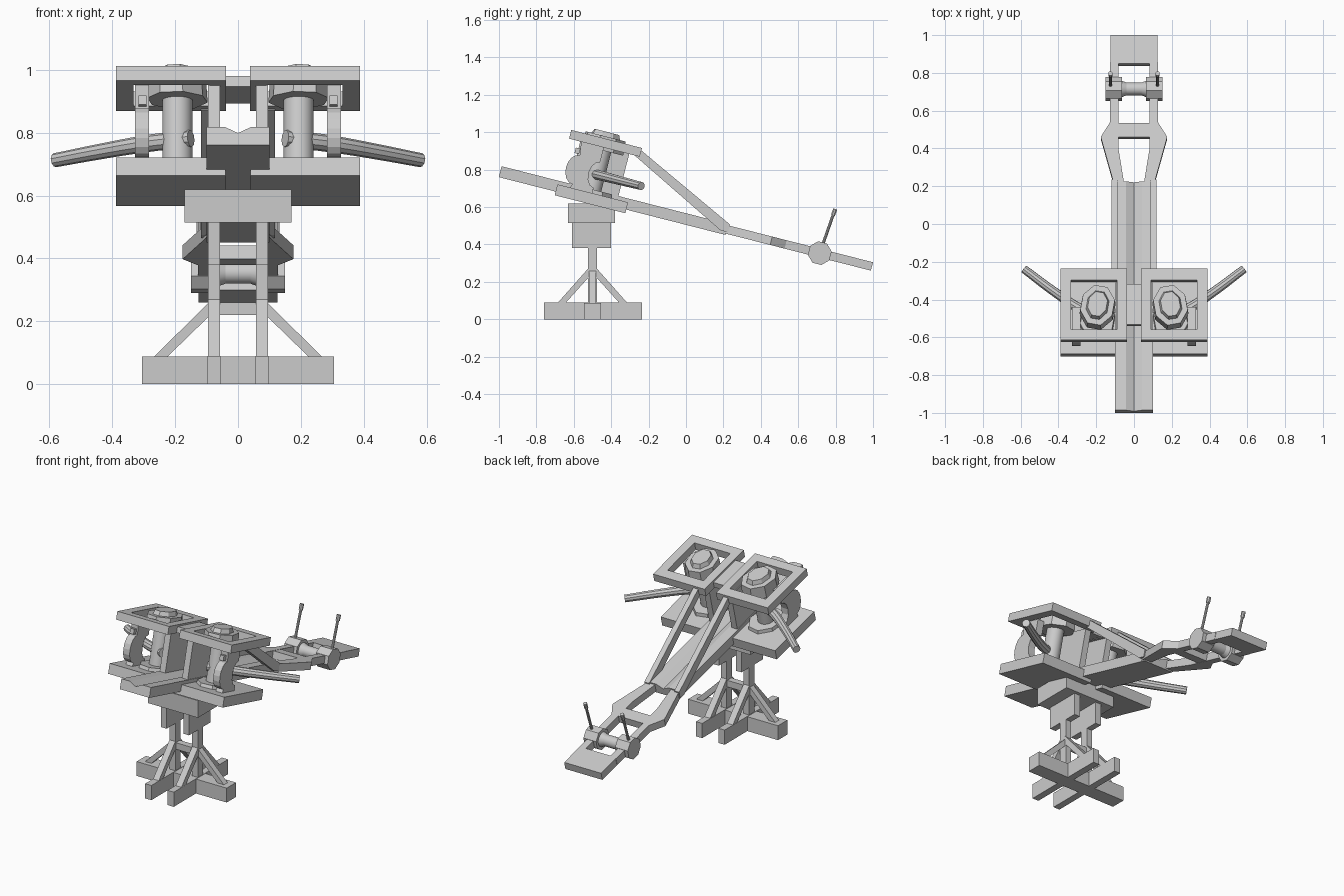
import bpy, bmesh, math
from mathutils import Matrix, Vector

if "Cube" in bpy.data.objects:
    bpy.data.objects.remove(bpy.data.objects["Cube"])

# Tilted frame: local x, u (down the slope, backward), n (normal to the stock)
TILT = Matrix.Translation((0, 0, 0.536)) @ Matrix.Rotation(math.radians(-14.3), 4, 'X')
WORLD = Matrix.Identity(4)


def finish(name, bm, frame, mirror, smooth):
    bmesh.ops.recalc_face_normals(bm, faces=bm.faces)
    me = bpy.data.meshes.new(name)
    bm.to_mesh(me)
    bm.free()
    ob = bpy.data.objects.new(name, me)
    bpy.context.collection.objects.link(ob)
    ob.matrix_world = frame
    if mirror:
        mod = ob.modifiers.new("mirror", 'MIRROR')
        mod.use_axis = (True, False, False)
    if smooth:
        bpy.ops.object.select_all(action='DESELECT')
        bpy.context.view_layer.objects.active = ob
        ob.select_set(True)
        bpy.ops.object.shade_smooth_by_angle(angle=math.radians(35))
    return ob


def prism(name, pts, axis, a, b, frame=TILT, mirror=False, smooth=False, top=1.0):
    """Extrude a 2D profile along an axis from a to b; top scales the end."""
    cx = sum(p[0] for p in pts) / len(pts)
    cy = sum(p[1] for p in pts) / len(pts)
    place = {'x': lambda p, q, d: (d, p, q),
             'y': lambda p, q, d: (p, d, q),
             'z': lambda p, q, d: (p, q, d)}[axis]
    bm = bmesh.new()
    lo = [bm.verts.new(place(p, q, a)) for p, q in pts]
    hi = [bm.verts.new(place(cx + (p - cx) * top, cy + (q - cy) * top, b)) for p, q in pts]
    bm.faces.new(lo)
    bm.faces.new(hi[::-1])
    for i in range(len(pts)):
        j = (i + 1) % len(pts)
        bm.faces.new((lo[i], lo[j], hi[j], hi[i]))
    return finish(name, bm, frame, mirror, smooth)


def rect(x0, x1, y0, y1):
    return [(x0, y0), (x1, y0), (x1, y1), (x0, y1)]


def box(name, x0, x1, y0, y1, z0, z1, frame=TILT, mirror=False):
    return prism(name, rect(x0, x1, y0, y1), 'z', z0, z1, frame, mirror)


def oval(cx, cy, rx, ry, n, turn=0.0, start=0.5):
    out = []
    for i in range(n):
        t = 2 * math.pi * (i + start) / n
        x, y = rx * math.cos(t), ry * math.sin(t)
        c, s = math.cos(turn), math.sin(turn)
        out.append((cx + x * c - y * s, cy + x * s + y * c))
    return out


def window_plate(name, outer, inner, z0, z1):
    bm = bmesh.new()
    loops = [[bm.verts.new((x, y, z)) for x, y in r]
             for r, z in ((outer, z0), (outer, z1), (inner, z1), (inner, z0))]
    for k in range(4):
        p, q = loops[k], loops[(k + 1) % 4]
        for i in range(4):
            j = (i + 1) % 4
            bm.faces.new((p[i], p[j], q[j], q[i]))
    return finish(name, bm, TILT, True, False)


# Stock with a V groove
prism("grooved_stock", [(-.10, -.03), (.10, -.03), (.10, .03), (.042, .03), (0, .01),
                        (-.042, .03), (-.10, .03)], 'y', -1.025, .225)

# Torsion spring frames
box("lower_plate", .04, .388, -.712, -.322, -.05, .01, mirror=True)
window_plate("upper_plate", rect(.038, .388, -.712, -.322), rect(.09, .333, -.655, -.385), .262, .31)
box("top_connector", -.04, .04, -.625, -.405, .265, .30)
box("inner_post", .057, .095, -.65, -.38, 0, .265, mirror=True)

# Outer posts: bulged at the front, hollowed at the back
front = [(-.635 - .055 * math.sin(t), .11 + .08 * math.cos(t))
         for t in [math.pi * i / 8 for i in range(9)]]
back = [(-.52 - .045 * math.sin(t), .11 - .07 * math.cos(t))
        for t in [math.pi * i / 6 for i in range(7)]]
prism("outer_post", [(-.645, .265)] + front + [(-.645, 0), (-.52, 0)] + back + [(-.52, .265)],
      'x', .283, .327, mirror=True)
box("post_bolt", .291, .317, -.665, -.64, .195, .225, mirror=True)

# Springs, washers and caps
SX, SU, TURN = .193, -.525, math.radians(10)
prism("spring_bundle", oval(SX, SU, .048, .05, 24), 'z', 0, .33, mirror=True, smooth=True)
for name, z0, z1 in (("upper_washer", .245, .322), ("lower_washer", .005, .03)):
    prism(name, oval(SX, SU, .097, .12, 8, TURN), 'z', z0, z1, mirror=True, top=.95)
prism("spring_cap", oval(SX, SU, .062, .083, 8, TURN), 'z', .32, .347, mirror=True, top=.85)

# Curved bow arms
cu = bpy.data.curves.new("bow_arm", 'CURVE')
cu.dimensions = '3D'
cu.bevel_depth = .025
cu.bevel_resolution = 3
cu.use_fill_caps = True
cu.resolution_u = 5
path = [(.15, -.555), (.28, -.495), (.42, -.40), (.582, -.275)]
sp = cu.splines.new('BEZIER')
sp.bezier_points.add(len(path) - 1)
for bp, (x, u), r in zip(sp.bezier_points, path, (1.1, 1.1, 1, .9)):
    bp.co = (x, u, .112)
    bp.radius = r
    bp.handle_left_type = bp.handle_right_type = 'AUTO'
tmp = bpy.data.objects.new("arm_path", cu)
bpy.context.collection.objects.link(tmp)
bm = bmesh.new()
bm.from_mesh(tmp.to_mesh())
bpy.data.objects.remove(tmp)
finish("bow_arm", bm, TILT, True, True)

# Long struts from the frames down to the stock
prism("rear_strut", [(-.25, .912), (.235, .507), (.225, .465), (.185, .475), (-.27, .872)],
      'x', .085, .118, WORLD, True)

# Rear winch frame
prism("rear_side_rail", [(.10, .19), (.116, .25), (.176, .47), (.127, .55), (.127, .88),
                         (.083, .88), (.083, .41), (.048, .19)], 'z', -.023, .023, mirror=True)
box("rear_crossbar", -.09, .09, .47, .547, -.022, .022)
box("rear_end_plate", -.125, .125, .87, 1.026, -.023, .023)

# Winch
WU = .738
prism("winch_drum", oval(WU, 0, .064, .064, 8), 'x', .064, .15, mirror=True)
prism("winch_roller", oval(WU, 0, .034, .034, 20), 'x', -.07, .07, smooth=True)
prism("winch_roller_flare", oval(WU, 0, .034, .034, 20), 'x', .04, .066, mirror=True,
      smooth=True, top=1.3)
lever = TILT @ Matrix.Translation((0, WU, 0)) @ Matrix.Rotation(math.radians(-5), 4, 'X')
prism("winch_lever", oval(.125, 0, .008, .008, 10), 'z', 0, .225, lever, True, True)
prism("lever_grip", oval(.125, 0, .012, .012, 8), 'z', .215, .25, lever, True)

# Pedestal
box("pedestal_top", -.17, .17, -.63, -.38, .515, .62, WORLD)
box("pedestal_block", .057, .095, -.61, -.40, .38, .515, WORLD, True)
box("pedestal_post", .057, .095, -.525, -.475, .05, .39, WORLD, True)
box("post_tie", -.06, .06, -.52, -.48, .22, .26, WORLD)
box("base_cross_beam", -.305, .305, -.545, -.455, 0, .088, WORLD)
box("base_long_beam", .055, .097, -.76, -.235, 0, .09, WORLD, True)

# Diagonal braces
prism("side_brace", [(.232, .08), (.275, .08), (.09, .262), (.09, .218)], 'y', -.518, -.482,
      WORLD, True)
for name, s in (("front_brace", -1), ("back_brace", 1)):
    c = -.5
    prism(name, [(c + s * .15, .08), (c + s * .193, .08), (c + s * .02, .275), (c + s * .02, .225)],
          'x', .057, .096, WORLD, True)
